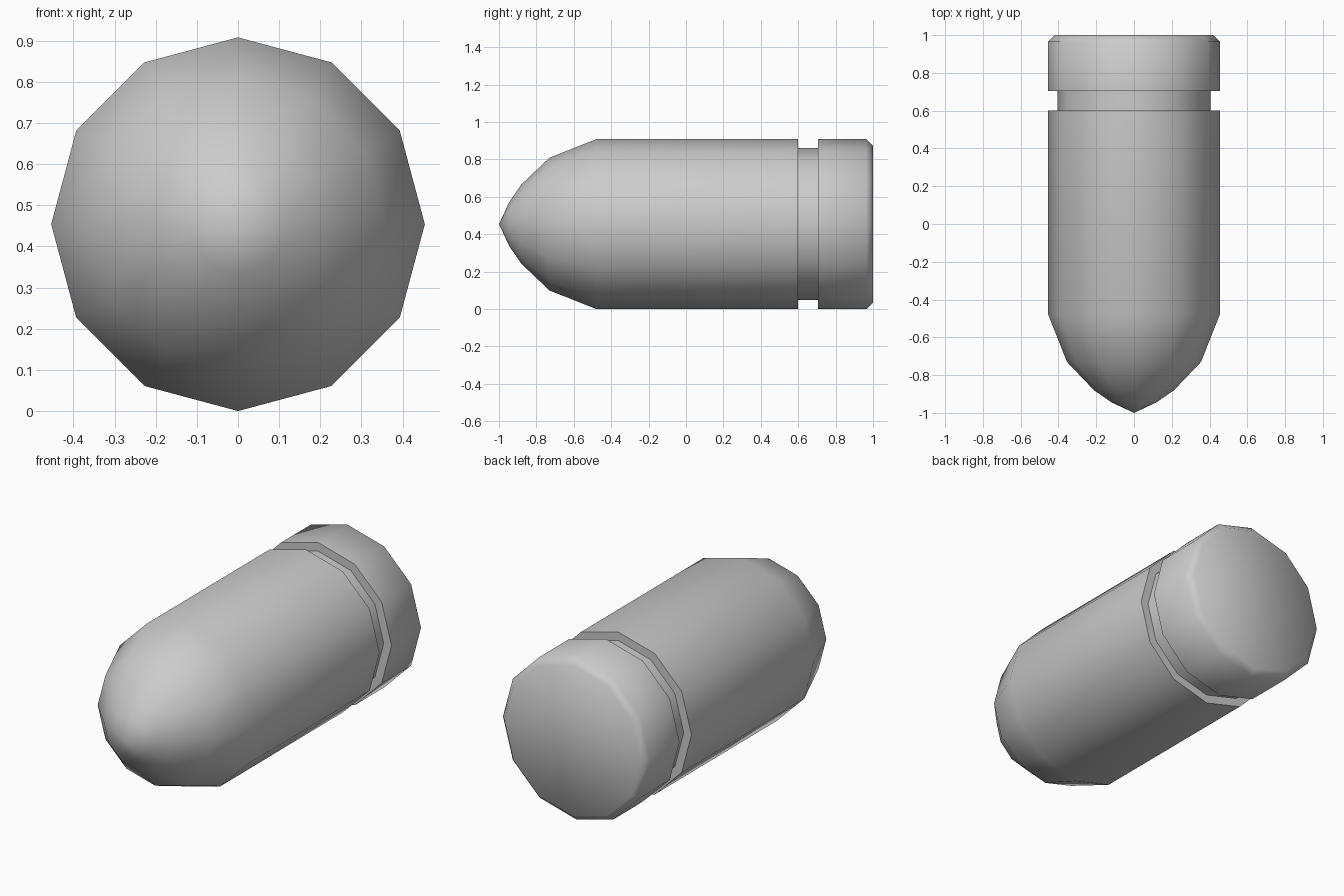
import bpy, bmesh, math

if "Cube" in bpy.data.objects:
    bpy.data.objects.remove(bpy.data.objects["Cube"])

SIDES = 12
CENTRE_Z = 0.454

# Half profile from nose tip to back cap: (y, radius)
profile = [
    (-0.945, 0.118), (-0.88, 0.212), (-0.73, 0.355), (-0.48, 0.454),  # nose
    (0.60, 0.454), (0.60, 0.406), (0.705, 0.406), (0.705, 0.454),     # body and groove
    (0.965, 0.454), (1.0, 0.42),                                      # rim and bevel
]

bm = bmesh.new()


def ring(y, r):
    steps = [2 * math.pi * i / SIDES for i in range(SIDES)]
    return [bm.verts.new((r * math.cos(a), y, CENTRE_Z + r * math.sin(a))) for a in steps]


rings = [ring(y, r) for y, r in profile]

# Side walls
for a, b in zip(rings, rings[1:]):
    for i in range(SIDES):
        j = (i + 1) % SIDES
        bm.faces.new((a[i], a[j], b[j], b[i]))

# Pointed nose and flat back cap
tip = bm.verts.new((0, -1, CENTRE_Z))
for i in range(SIDES):
    bm.faces.new((tip, rings[0][(i + 1) % SIDES], rings[0][i]))
bm.faces.new(rings[-1])

bmesh.ops.recalc_face_normals(bm, faces=bm.faces)
mesh = bpy.data.meshes.new("grooved_round_body")
bm.to_mesh(mesh)
bm.free()

body = bpy.data.objects.new("grooved_round_body", mesh)
bpy.context.collection.objects.link(body)
bpy.context.view_layer.objects.active = body
body.select_set(True)
bpy.ops.object.shade_smooth_by_angle(angle=math.radians(60))
